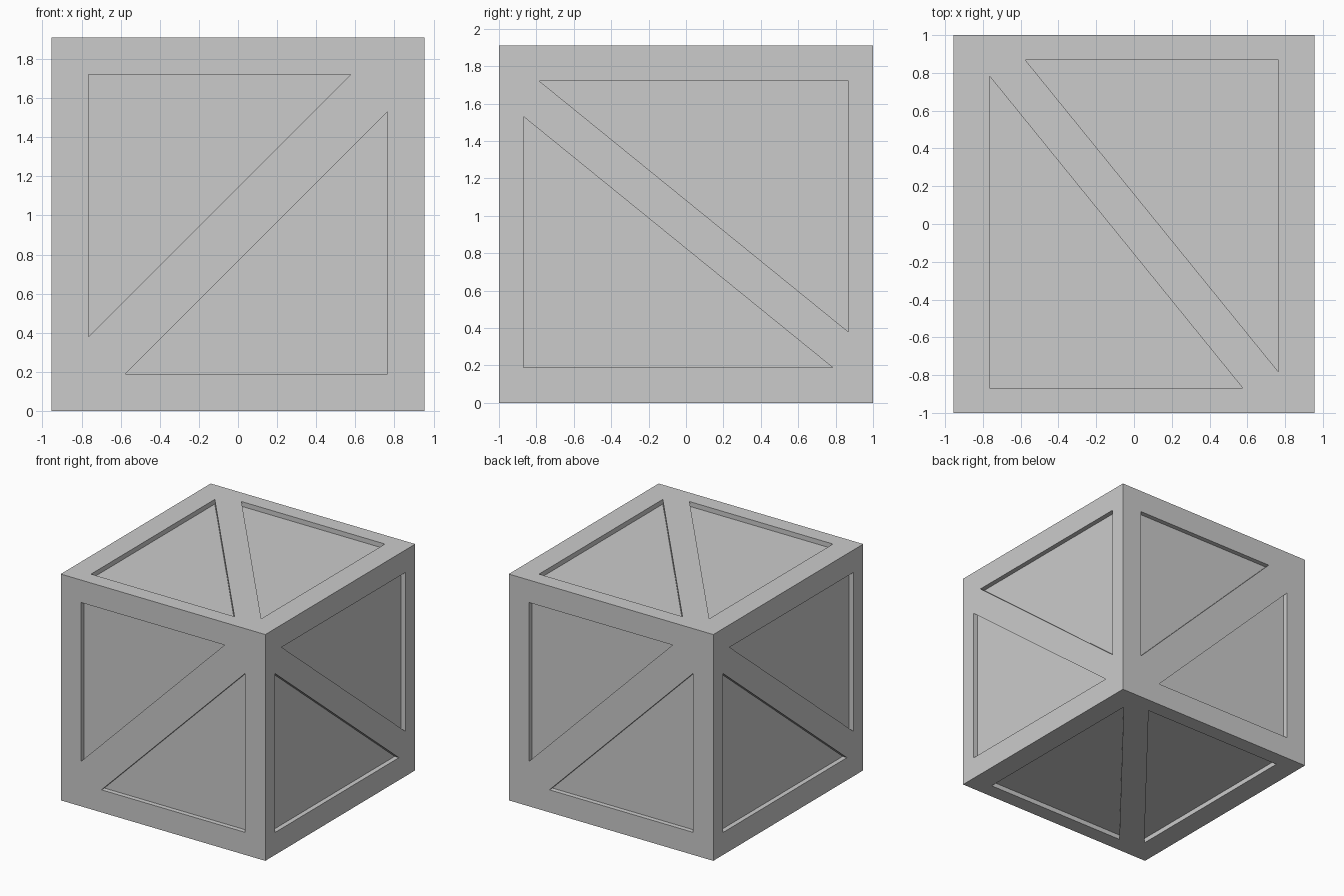
import bpy, bmesh
from mathutils import Vector, Matrix
from math import pi

if "Cube" in bpy.data.objects:
    bpy.data.objects.remove(bpy.data.objects["Cube"])

HX, HY, H = 0.955, 1.0, 1.91      # half width, half depth, height
HZ = H / 2
RECESS = 0.04                     # depth of the sunken panels
BX, BY, BZ = 0.765, 0.868, 0.765  # inner border of the frame on each axis
GX, GY, GZ = 0.575, 0.783, 0.575  # where the diagonal brace meets the border


def prism(bm, tri, direction, turn):
    """Triangular prism around one sunken panel."""
    verts = [bm.verts.new(turn @ Vector(p)) for p in tri]
    face = bm.faces.new(verts)
    ext = bmesh.ops.extrude_face_region(bm, geom=[face])
    moved = [g for g in ext["geom"] if isinstance(g, bmesh.types.BMVert)]
    bmesh.ops.translate(bm, verts=moved, vec=turn @ (direction * 0.2))


def make_object(name, bm):
    bmesh.ops.recalc_face_normals(bm, faces=bm.faces[:])
    mesh = bpy.data.meshes.new(name)
    bm.to_mesh(mesh)
    bm.free()
    obj = bpy.data.objects.new(name, mesh)
    bpy.context.collection.objects.link(obj)
    return obj


# Crate block
bm = bmesh.new()
bmesh.ops.create_cube(bm, size=2, matrix=Matrix.Diagonal((HX, HY, HZ, 1)))
crate = make_object("crate", bm)

# Panel cutters: each pair of triangles flanks a diagonal brace
bm = bmesh.new()
flip_z, flip_y = Matrix.Rotation(pi, 3, 'Z'), Matrix.Rotation(pi, 3, 'Y')
fy, fx, fz = -HY + RECESS, HX - RECESS, HZ - RECESS
front = [(-BX, fy, BZ), (GX, fy, BZ), (-BX, fy, -GZ)]
right = [(fx, BY, BZ), (fx, -GY, BZ), (fx, BY, -GZ)]
top = [(BX, BY, fz), (-GX, BY, fz), (BX, -GY, fz)]
sides = [(front, Vector((0, -1, 0)), flip_z, (-1, 1, -1)),
         (right, Vector((1, 0, 0)), flip_z, (1, -1, -1)),
         (top, Vector((0, 0, 1)), flip_y, (-1, -1, 1))]
for tri, out, opposite, m in sides:
    partner = [tuple(a * b for a, b in zip(p, m)) for p in tri]
    for turn in (Matrix.Identity(3), opposite):
        prism(bm, tri, out, turn)
        prism(bm, partner, out, turn)
cutter = make_object("panel_cutter", bm)
cutter.hide_render = True

# Sink the panels, then stand the crate on the floor
mod = crate.modifiers.new("panels", 'BOOLEAN')
mod.operation, mod.solver, mod.object = 'DIFFERENCE', 'EXACT', cutter
bpy.context.view_layer.objects.active = crate
crate.select_set(True)
bpy.ops.object.modifier_apply(modifier=mod.name)
bpy.data.objects.remove(cutter)
crate.data.transform(Matrix.Translation((0, 0, HZ)))
